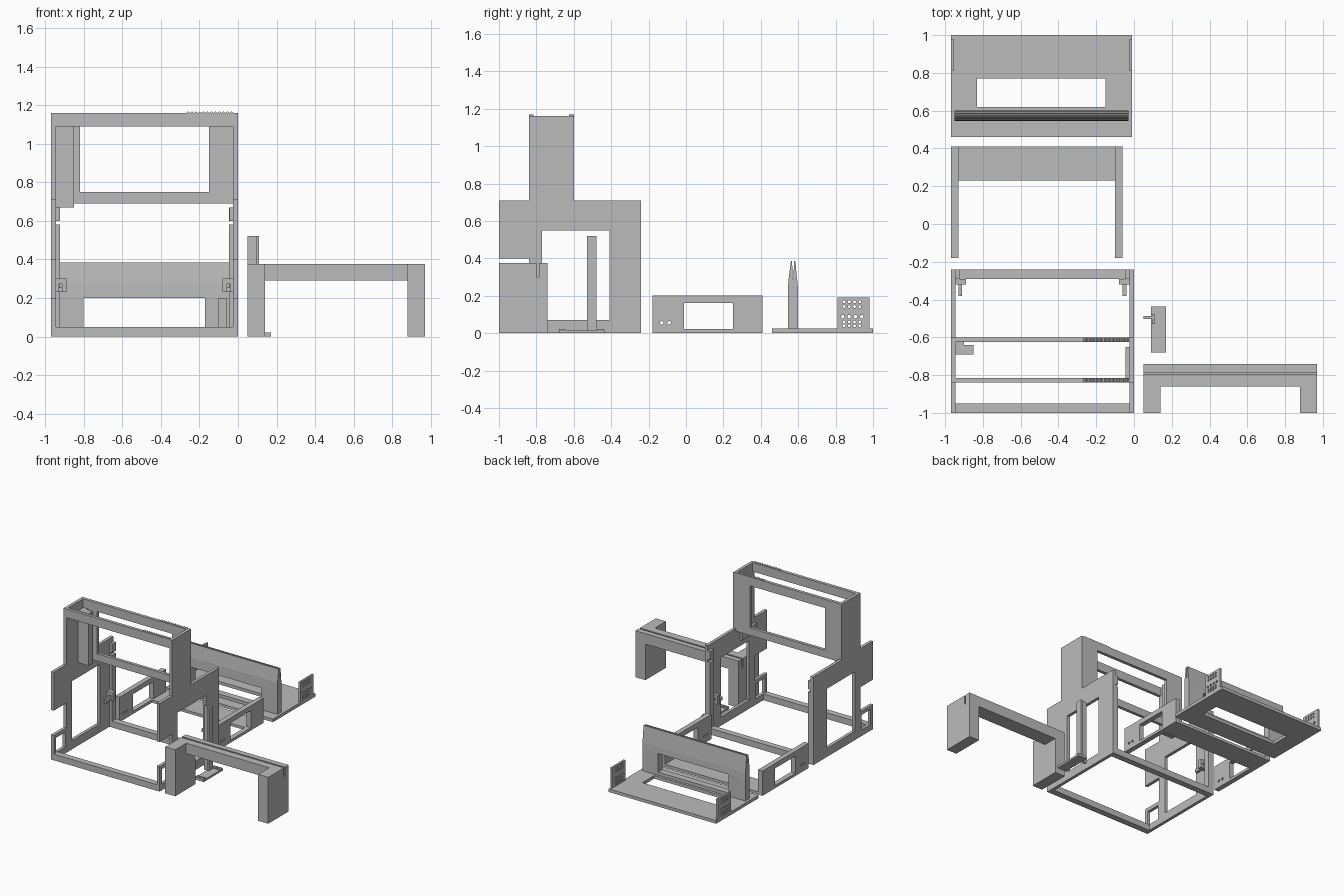
import bpy
from math import cos, sin, tau
from mathutils import Matrix

if "Cube" in bpy.data.objects:
    bpy.data.objects.remove(bpy.data.objects["Cube"])

GREY = (0.5, 0.5, 0.5, 1)
mat = bpy.data.materials.new("plain grey")
mat.use_nodes = True
mat.diffuse_color = GREY
mat.node_tree.nodes["Principled BSDF"].inputs["Base Color"].default_value = GREY

# Local (u, v, w) to world for each drawing plane
PLANES = {
    "yz": Matrix(((0, 0, 1, 0), (1, 0, 0, 0), (0, 1, 0, 0), (0, 0, 0, 1))),
    "xz": Matrix(((1, 0, 0, 0), (0, 0, -1, 0), (0, 1, 0, 0), (0, 0, 0, 1))),
    "xy": Matrix.Identity(4),
}


def add(name, mesh):
    mesh.materials.clear()
    mesh.materials.append(mat)
    ob = bpy.data.objects.new(name, mesh)
    bpy.context.collection.objects.link(ob)
    return ob


def rect(u0, u1, v0, v1):
    return [(u0, v0), (u1, v0), (u1, v1), (u0, v1)]


def disc(u, v, r, n=10):
    return [(u + r * cos(tau * i / n), v + r * sin(tau * i / n)) for i in range(n)]


def plate(name, plane, lo, hi, outline, holes=()):
    """Extrude a flat outline with holes between lo and hi along its normal."""
    cu = bpy.data.curves.new(name, "CURVE")
    cu.dimensions = "2D"
    cu.fill_mode = "BOTH"
    cu.extrude = (hi - lo) / 2
    for loop in [outline, *holes]:
        sp = cu.splines.new("POLY")
        sp.points.add(len(loop) - 1)
        for p, (u, v) in zip(sp.points, loop):
            p.co = (u, v, 0, 1)
        sp.use_cyclic_u = True
    tmp = bpy.data.objects.new(name + "_tmp", cu)
    bpy.context.collection.objects.link(tmp)
    deps = bpy.context.evaluated_depsgraph_get()
    mesh = bpy.data.meshes.new_from_object(tmp.evaluated_get(deps))
    bpy.data.objects.remove(tmp)
    mid = (lo + hi) / 2
    shift = {"yz": (mid, 0, 0), "xz": (0, mid, 0), "xy": (0, 0, mid)}[plane]
    mesh.transform(Matrix.Translation(shift) @ PLANES[plane])
    for poly in mesh.polygons:
        poly.use_smooth = False
    return add(name, mesh)


def box(name, x0, x1, y0, y1, z0, z1):
    return plate(name, "xy", z0, z1, rect(x0, x1, y0, y1))


# Main frame: two side walls with a tower and a front notch
wall = [(-1, 0), (-.24, 0), (-.24, .71), (-.6, .71), (-.6, 1.16), (-.84, 1.16),
        (-.84, .71), (-1, .71), (-1, .4), (-.84, .4), (-.84, .2), (-1, .2)]
wall_holes = [rect(-.77, -.41, .07, .55), rect(-.97, -.85, .05, .17)]
for side, x0 in (("right", -.97), ("left", -.025)):
    plate(side + "_wall", "yz", x0, x0 + .025, wall, wall_holes)

# Cross rails
box("front_bottom_rail", -.95, -.02, -1, -.95, 0, .05)
box("back_bottom_rail", -.95, -.02, -.29, -.24, 0, .05)
box("tower_front_rail", -.95, -.02, -.84, -.815, 1.09, 1.16)
plate("tower_back_panel", "xz", -.625, -.6, rect(-.95, -.02, .69, 1.16),
      [rect(-.82, -.15, .75, 1.09)])

# Serrated teeth on the tower rails
for label, y in (("front", -.84), ("back", -.625)):
    teeth = [(-.27, 1.155)]
    for i in range(12):
        x = -.27 + i * .0205
        teeth += [(x + .01, 1.168), (x + .0205, 1.158)]
    teeth.append((-.024, 1.155))
    plate(label + "_teeth", "xz", y, y + .025, teeth)

# Inner column and guide in the tower
box("tower_column", -.95, -.85, -.69, -.64, .67, 1.09)
box("tower_column_web", -.95, -.9, -.645, -.615, .67, 1.09)
box("tower_guide", -.045, -.02, -.84, -.65, .6, .67)

# Back flanges and pierced clips, mirrored about the frame's middle
MID = -.485
for side, s in (("right", -1), ("left", 1)):
    def span(a, b):
        return sorted((MID + s * a, MID + s * b))
    for part, z0, z1 in (("lower", 0, .58), ("upper", .6, .67)):
        box(f"{side}_{part}_flange", *span(.438, .465), -.29, -.24, z0, z1)
    cx = MID + s * .435
    plate(side + "_clip", "xz", -.32, -.29, rect(*span(.405, .465), .23, .3),
          [disc(cx, .265, .011)])
    box(side + "_clip_pin", *span(.425, .445), -.38, -.32, .23, .255)

# U-shaped tray: pierced arms joined by a thin floor
for side, x0 in (("right", -.97), ("left", -.1)):
    plate(side + "_tray_arm", "yz", x0, x0 + .04, rect(-.18, .41, 0, .2),
          [rect(-.01, .25, .022, .16), disc(-.13, .055, .01), disc(-.09, .055, .01)])
box("tray_floor", -.94, -.09, .23, .41, 0, .022)

# Base panel with window
plate("base_panel", "xy", 0, .025, rect(-.97, -.01, .46, 1),
      [rect(-.83, -.15, .62, .77)])

# Upright fin: split tapering tip over a windowed lower half
tip = [(.545, .2), (.6, .2), (.598, .25), (.584, .385), (.578, .385), (.574, .29),
       (.571, .29), (.567, .385), (.561, .385), (.547, .28)]
plate("fin_tip", "yz", -.95, -.03, tip)
for side, x0, x1 in (("right", -.95, -.8), ("left", -.17, -.03)):
    box(side + "_fin_foot", x0, x1, .545, .6, .02, .2)
box("fin_sill", -.81, -.16, .545, .6, .02, .05)

# Perforated end plates on the base panel
vents = [disc(.845 + .028 * i, z, .008, 8)
         for i in range(4) for z in (.168, .142, .06, .04)]
vents += [disc(.838 + .034 * i, .088, .01, 8) for i in range(4)]
for side, x0 in (("right", -.97), ("left", -.025)):
    plate(side + "_vent_plate", "yz", x0, x0 + .015, rect(.81, .98, .02, .19), vents)

# Bridge bracket: two legs and a set-back beam, with a slot along the top
leg = [(-1, 0), (-.74, 0), (-.74, .375), (-.785, .375), (-.785, .3),
       (-.798, .3), (-.798, .375), (-1, .375)]
beam = [(-.86, .29), (-.74, .29)] + leg[2:7] + [(-.86, .375)]
for side, x0 in (("right", .05), ("left", .88)):
    plate(side + "_bracket_leg", "yz", x0, x0 + .09, leg)
plate("bracket_beam", "yz", .14, .88, beam)

# Small upright on a ridged foot
box("upright_web", .05, .1, -.502, -.487, 0, .52)
box("upright_flange", .095, .11, -.53, -.478, 0, .52)
box("upright_foot", .09, .17, -.68, -.436, 0, .016)
for end, y0 in (("front", -.68), ("back", -.472)):
    for i in range(4):
        y = y0 + i * .0095
        box(f"{end}_foot_ridge_{i + 1}", .09, .17, y, y + .006, .012, .022)
